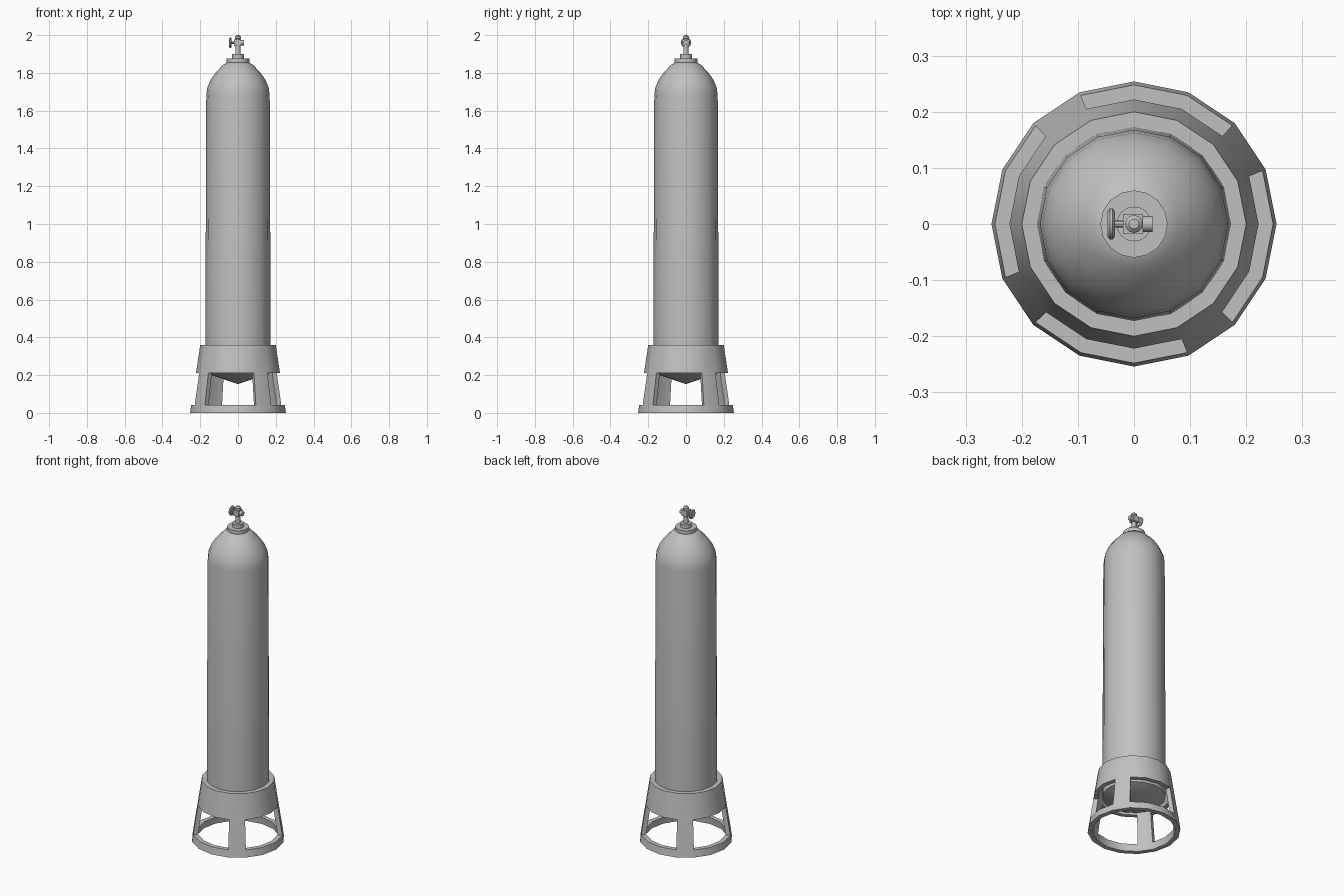
import bpy, bmesh, math
from mathutils import Matrix, Vector

cube = bpy.data.objects.get("Cube")
if cube:
    bpy.data.objects.remove(cube, do_unlink=True)

metal = bpy.data.materials.new("grey metal")
metal.use_nodes = True
GREY = (0.53, 0.53, 0.53, 1)
metal.diffuse_color = GREY
metal.node_tree.nodes["Principled BSDF"].inputs["Base Color"].default_value = GREY


def finish(name, bm, angle=35):
    bmesh.ops.recalc_face_normals(bm, faces=bm.faces)
    mesh = bpy.data.meshes.new(name)
    bm.to_mesh(mesh)
    bm.free()
    mesh.materials.append(metal)
    ob = bpy.data.objects.new(name, mesh)
    bpy.context.collection.objects.link(ob)
    bpy.ops.object.select_all(action='DESELECT')
    ob.select_set(True)
    bpy.context.view_layer.objects.active = ob
    bpy.ops.object.shade_smooth_by_angle(angle=math.radians(angle))
    return ob


def lathe(name, profile, sides, matrix=Matrix(), angle=35):
    """Spin (radius, height) points about z; radius 0 closes to a point."""
    bm = bmesh.new()
    rings = []
    for r, z in profile:
        if r == 0:
            rings.append([bm.verts.new((0, 0, z))] * sides)
        else:
            rings.append([bm.verts.new((r * math.cos(2 * math.pi * i / sides),
                                        r * math.sin(2 * math.pi * i / sides), z))
                          for i in range(sides)])
    for a, b in zip(rings, rings[1:]):
        for i in range(sides):
            j = (i + 1) % sides
            bm.faces.new(list(dict.fromkeys((a[i], a[j], b[j], b[i]))))
    bm.transform(matrix)
    return finish(name, bm, angle)


# Tank with conical bottom and domed shoulder
lathe("tank", [(0, 0.152), (0.173, 0.212), (0.173, 0.36), (0.168, 1.68),
               (0.163, 1.72), (0.147, 1.76), (0.12, 1.80), (0.08, 1.842),
               (0.05, 1.86), (0, 1.862)], 16)

# Flared foot: tapered wall, three of every four segments cut open
SIDES = 16
LEVELS = [(0.0, 0.254, 0.226), (0.042, 0.248, 0.221),
          (0.212, 0.222, 0.196), (0.36, 0.2, 0.172)]
bm = bmesh.new()
grid = []
for z, ro, ri in LEVELS:
    grid.append([[bm.verts.new((r * math.cos(2 * math.pi * i / SIDES),
                                r * math.sin(2 * math.pi * i / SIDES), z))
                  for i in range(SIDES)] for r in (ro, ri)])


def solid(level, seg):
    return 0 <= level <= 2 and (level != 1 or seg % 4 == 1)


for k in range(3):
    for i in range(SIDES):
        if not solid(k, i):
            continue
        j = (i + 1) % SIDES
        (ao, ai), (bo, bi) = grid[k], grid[k + 1]
        bm.faces.new((ao[i], ao[j], bo[j], bo[i]))
        bm.faces.new((ai[j], ai[i], bi[i], bi[j]))
        if not solid(k - 1, i):
            bm.faces.new((ao[j], ao[i], ai[i], ai[j]))
        if not solid(k + 1, i):
            bm.faces.new((bo[i], bo[j], bi[j], bi[i]))
        if not solid(k, (i - 1) % SIDES):
            bm.faces.new((ao[i], bo[i], bi[i], ai[i]))
        if not solid(k, j):
            bm.faces.new((bo[j], ao[j], ai[j], bi[j]))
finish("foot_stand", bm)

# Collar and neck
lathe("collar", [(0, 1.856), (0.06, 1.856), (0.06, 1.877), (0, 1.877)], 16)
lathe("neck", [(0, 1.87), (0.031, 1.87), (0.031, 1.9), (0, 1.9)], 16)

# Valve stem with rounded cap
lathe("valve_stem", [(0, 1.895), (0.015, 1.895), (0.012, 1.94), (0.012, 1.98),
                     (0.016, 1.982), (0.016, 1.992), (0.009, 1.999), (0, 2.0)], 12)

# Valve body
bm = bmesh.new()
bmesh.ops.create_cube(bm, size=1)
bm.transform(Matrix.Translation((-0.002, 0, 1.96)) @ Matrix.Diagonal((0.036, 0.036, 0.036, 1)))
finish("valve_body", bm)


# Sideways fittings: local z runs along x
side = Matrix.Translation((0, 0, 1.96)) @ Matrix.Rotation(math.pi / 2, 4, 'Y')
lathe("valve_outlet", [(0, 0.01), (0.014, 0.01), (0.014, 0.033), (0, 0.033)], 12, side)
lathe("handle_rod", [(0, -0.036), (0.006, -0.036), (0.006, -0.015), (0, -0.015)], 8, side)
lathe("handle_wheel", [(0, -0.045), (0.022, -0.047), (0.028, -0.043),
                       (0.028, -0.038), (0.022, -0.034), (0, -0.036)], 12, side)
